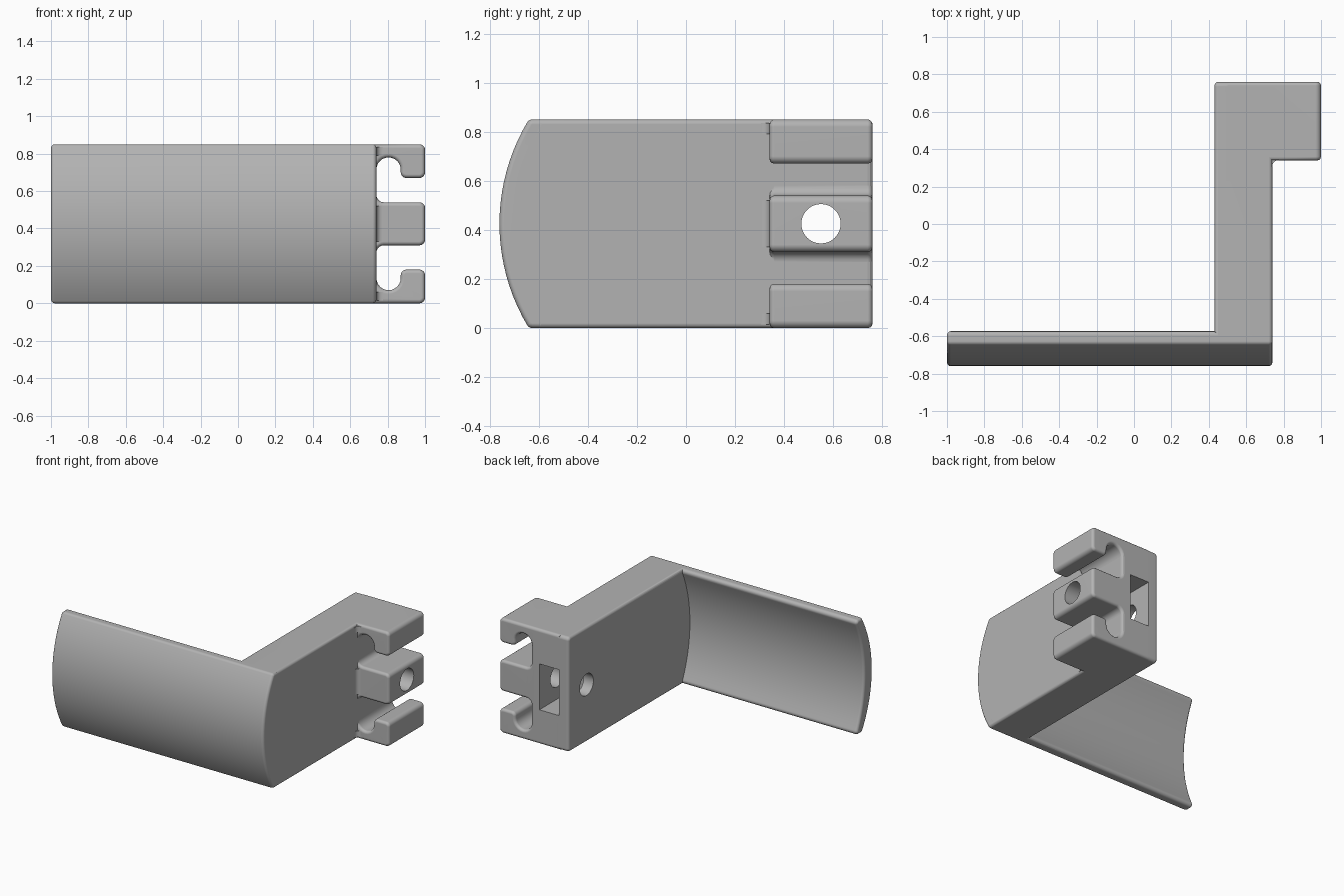
import bpy, bmesh, math
from mathutils import Vector

cube = bpy.data.objects.get("Cube")
if cube:
    bpy.data.objects.remove(cube)

H = 0.85            # overall height
MID = H / 2
BEVEL = 0.02

grey = bpy.data.materials.new("plain grey")
grey.use_nodes = True
colour = (0.45, 0.45, 0.45, 1)
grey.diffuse_color = colour
grey.node_tree.nodes["Principled BSDF"].inputs["Base Color"].default_value = colour


def rounded(points, steps=6):
    """Turn (a, b, radius) corners into an outline with filleted corners."""
    out = []
    for i, (a, b, r) in enumerate(points):
        p = Vector((a, b))
        if r == 0:
            out.append(p)
            continue
        u = (Vector(points[i - 1][:2]) - p).normalized()
        v = (Vector(points[(i + 1) % len(points)][:2]) - p).normalized()
        half = u.angle(v) / 2
        centre = p + (u + v).normalized() * (r / math.sin(half))
        start = p + u * (r / math.tan(half)) - centre
        sweep = -start.angle_signed(p + v * (r / math.tan(half)) - centre)
        for k in range(steps + 1):
            t = sweep * k / steps
            c, s = math.cos(t), math.sin(t)
            out.append(centre + Vector((c * start.x - s * start.y, s * start.x + c * start.y)))
    return [p for i, p in enumerate(out) if (p - out[i - 1]).length > 1e-4]


def prism(name, outline, axis, low, high, bevel=0.0):
    """Extrude an outline along an axis and round the rims of both caps."""
    place = {"x": lambda p, t: (t, p[0], p[1]),
             "y": lambda p, t: (p[0], t, p[1]),
             "z": lambda p, t: (p[0], p[1], t)}[axis]
    bm = bmesh.new()
    rings = [[bm.verts.new(place(p, t)) for p in outline] for t in (low, high)]
    caps = [bm.faces.new(ring) for ring in rings]
    n = len(outline)
    for i in range(n):
        j = (i + 1) % n
        bm.faces.new((rings[0][i], rings[0][j], rings[1][j], rings[1][i]))
    bmesh.ops.recalc_face_normals(bm, faces=bm.faces)
    if bevel:
        rims = [e for cap in caps for e in cap.edges]
        bmesh.ops.bevel(bm, geom=rims, offset=bevel, segments=3, profile=0.5,
                        affect='EDGES', clamp_overlap=False)
    mesh = bpy.data.meshes.new(name)
    bm.to_mesh(mesh)
    bm.free()
    mesh.materials.append(grey)
    obj = bpy.data.objects.new(name, mesh)
    bpy.context.collection.objects.link(obj)
    return obj


def combine(body, other, operation):
    bpy.context.view_layer.objects.active = body
    mod = body.modifiers.new("combine", 'BOOLEAN')
    mod.operation, mod.solver, mod.object = operation, 'EXACT', other
    bpy.ops.object.modifier_apply(modifier=mod.name)
    bpy.data.objects.remove(other)


def bow(middle, sag, radius, n=20):
    """Arc bulging to the front, from top to bottom, with filleted ends."""
    R = (MID ** 2 + sag ** 2) / (2 * sag)
    pts = []
    for i in range(n + 1):
        z = H * (1 - i / n)
        y = middle + R - math.sqrt(R * R - (z - MID) ** 2)
        pts.append((y, z, radius if i in (0, n) else 0))
    return pts


# Curved front plate
plate = rounded(bow(-0.76, 0.12, 0.023) + bow(-0.66, 0.10, 0.023)[::-1])
body = prism("angled_bracket", plate, "x", -1, 0.74, BEVEL)

# Straight arm, its front end buried in the plate
arm = rounded([(0.76, 0, 0.025), (0.76, H, 0.025)] + bow(-0.71, 0.11, 0))
combine(body, prism("arm", arm, "x", 0.43, 0.74, BEVEL), 'UNION')

# Hooked fingers, mirrored top to bottom
upper = [(0.5, H, 0), (1, H, 0.03), (1, 0.67, 0.03), (0.87, 0.67, 0.03),
         (0.87, 0.78, 0.065), (0.74, 0.78, 0.065), (0.74, 0.54, 0.04), (1, 0.54, 0.03)]
lower = [(x, H - z, r) for x, z, r in reversed(upper)]
combine(body, prism("fingers", rounded(upper + lower), "y", 0.34, 0.76, BEVEL), 'UNION')

# Fillets where the fingers meet the arm
fillet = rounded([(0.72, 0.38, 0), (0.72, 0.305, 0), (0.74, 0.305, 0),
                  (0.74, 0.34, 0.03), (0.775, 0.34, 0), (0.775, 0.38, 0)])
for low, high in ((0.015, 0.06), (0.33, 0.52), (0.79, 0.835)):
    combine(body, prism("fillet", fillet, "z", low, high), 'UNION')

# Nut pocket in the back and bolt hole through the middle finger
pocket = [(0.51, 0.255), (0.67, 0.255), (0.67, 0.595), (0.51, 0.595)]
combine(body, prism("pocket_cutter", pocket, "y", 0.38, 0.9), 'DIFFERENCE')
circle = [(0.55 + 0.08 * math.cos(k * math.tau / 48), MID + 0.08 * math.sin(k * math.tau / 48))
          for k in range(48)]
combine(body, prism("hole_cutter", circle, "x", 0.3, 1.1), 'DIFFERENCE')

# Smooth shading with crisp edges
for o in bpy.context.selected_objects:
    o.select_set(False)
body.select_set(True)
bpy.context.view_layer.objects.active = body
bpy.ops.object.shade_smooth_by_angle(angle=math.radians(35))
weighted = body.modifiers.new("even_shading", 'WEIGHTED_NORMAL')
weighted.keep_sharp = True
